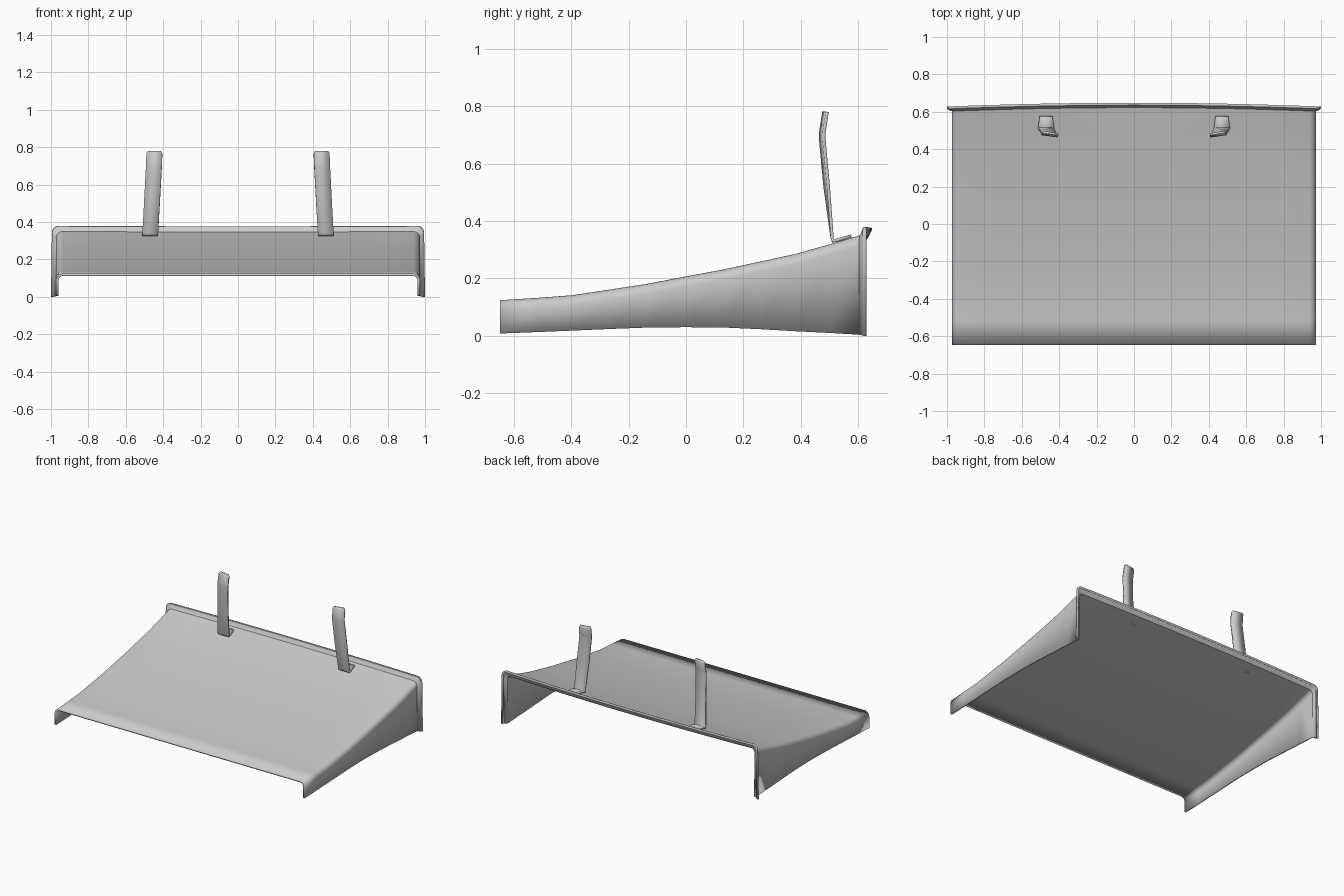
import bpy, bmesh
from math import sin, cos, pi
from mathutils import Vector

if "Cube" in bpy.data.objects:
    bpy.data.objects.remove(bpy.data.objects["Cube"])

def make(name, bm, thickness=0, bevel=0):
    bmesh.ops.recalc_face_normals(bm, faces=bm.faces)
    me = bpy.data.meshes.new(name)
    bm.to_mesh(me)
    bm.free()
    ob = bpy.data.objects.new(name, me)
    bpy.context.collection.objects.link(ob)
    if thickness:
        m = ob.modifiers.new("Thickness", 'SOLIDIFY')
        m.thickness, m.offset, m.use_even_offset = thickness, -1, True
    if bevel:
        m = ob.modifiers.new("Bevel", 'BEVEL')
        m.width, m.segments = bevel, 2
    bpy.ops.object.select_all(action='DESELECT')
    bpy.context.view_layer.objects.active = ob
    ob.select_set(True)
    bpy.ops.object.shade_smooth_by_angle(angle=0.6)
    return ob

def loft(bm, rows):
    grid = [[bm.verts.new(p) for p in r] for r in rows]
    for a, b in zip(grid, grid[1:]):
        for i in range(len(a) - 1):
            bm.faces.new((a[i], a[i + 1], b[i + 1], b[i]))

# Cover: inverted-U sections lofted front to back, flaring into a bowed rear rim
def section(y, top, bottom, flare, bow):
    w, r = 0.973 + flare, 0.036
    half = [(w + 0.005 * bool(flare), bottom)]
    half += [(w - r + r * cos(a), top - r + r * sin(a))
             for a in (pi / 2 * i / 6 for i in range(7))]
    half += [((w - r) * (1 - i / 6), top) for i in range(1, 7)]
    full = half + [(-x, z) for x, z in reversed(half[:-1])]
    return [(x, y + bow * max(0, 1 - x * x), z - 0.15 * bow * max(0, 1 - x * x))
            for x, z in full]

stations = [  # y, top z, bottom z, flare, bow
    (-0.648, 0.124, 0.008, 0, 0), (-0.52, 0.132, 0.013, 0, 0),
    (-0.40, 0.141, 0.018, 0, 0), (-0.26, 0.162, 0.024, 0, 0),
    (-0.13, 0.182, 0.029, 0, 0), (0.0, 0.207, 0.030, 0, 0),
    (0.13, 0.231, 0.029, 0, 0), (0.26, 0.259, 0.023, 0, 0),
    (0.38, 0.285, 0.016, 0, 0), (0.50, 0.319, 0.010, 0, 0.006),
    (0.602, 0.350, 0.004, 0, 0.02), (0.606, 0.356, 0.003, 0.008, 0.02),
    (0.615, 0.378, 0.001, 0.020, 0.02), (0.620, 0.380, 0.0, 0.022, 0.02),
    (0.628, 0.379, 0.0, 0.022, 0.02)]
bm = bmesh.new()
loft(bm, [section(*s) for s in stations])
cover = make("cover", bm, 0.013)
# keep the shell growing inwards whichever way the normals settled
mid = min(cover.data.polygons, key=lambda p: (p.center - Vector((0, 0, 0.2))).length)
if mid.normal.z < 0:
    cover.data.flip_normals()

# Bent strap clips with a foot on the cover, mirrored left and right
path = [(0.576, 0.348, 0.47), (0.522, 0.332, 0.47), (0.513, 0.331, 0.47),
        (0.509, 0.340, 0.469), (0.490, 0.52, 0.459), (0.474, 0.69, 0.450),
        (0.475, 0.71, 0.449), (0.484, 0.767, 0.447), (0.486, 0.78, 0.447)]
for side, label in ((-1, "left"), (1, "right")):
    bm = bmesh.new()
    rows = []
    for i, (y, z, x) in enumerate(path):
        h = 0.034 if i in (0, len(path) - 1) else 0.042
        twist = 0.006 if i > 3 else 0
        rows.append([(side * (x + s * h), y + s * twist, z) for s in (-1, 1)])
    loft(bm, rows)
    strap = make("strap_clip_" + label, bm, 0.011)
    strap.modifiers["Thickness"].offset = 0

    # Hexagonal rivet end under the cover
    bm = bmesh.new()
    bmesh.ops.create_cone(bm, cap_ends=True, segments=6, radius1=0.013,
                          radius2=0.013, depth=0.03)
    rivet = make("rivet_" + label, bm)
    rivet.location = (side * 0.47, 0.545, 0.325)
    rivet.rotation_euler.x = 0.27
